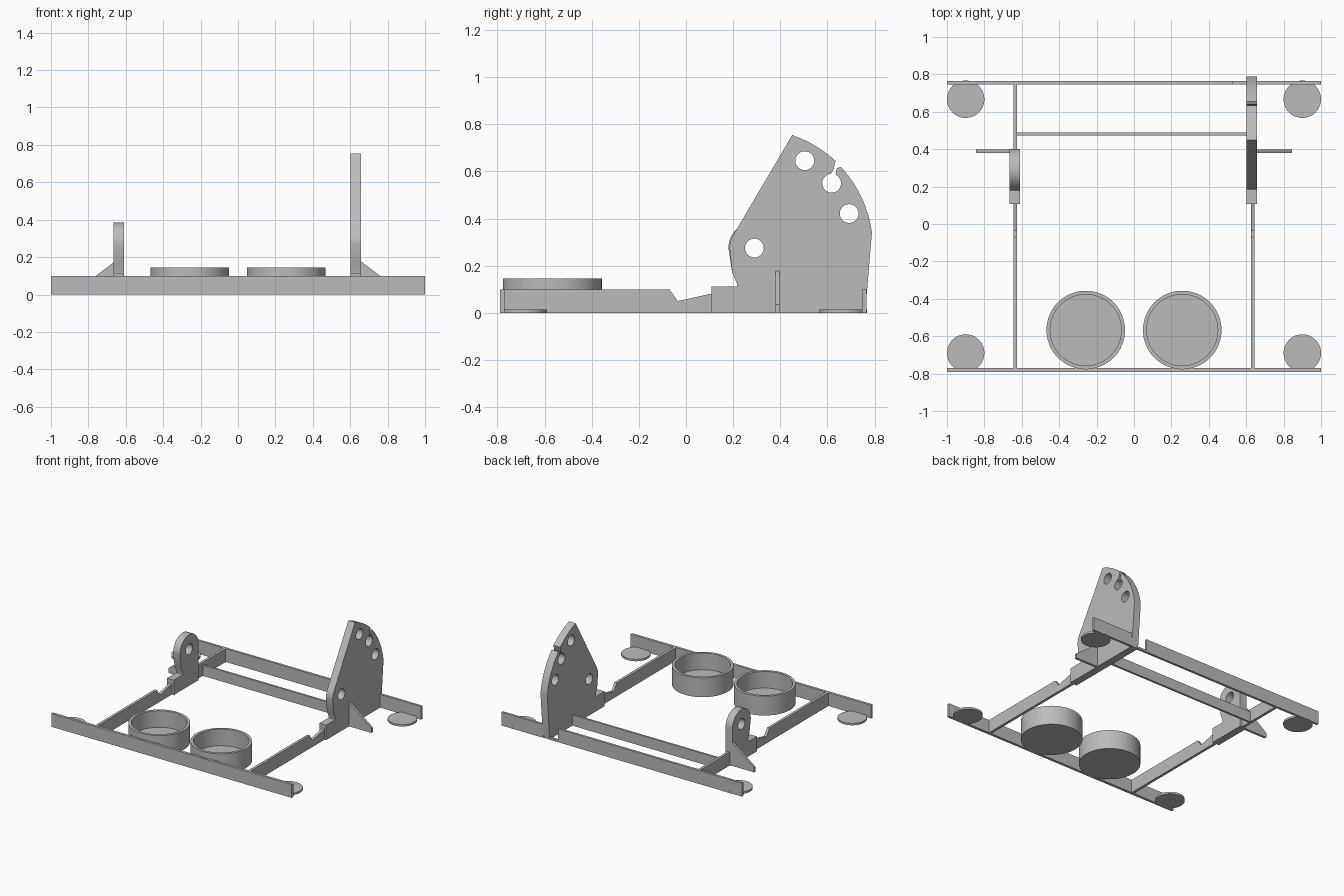
import bpy, bmesh
from math import radians, cos, sin, pi
from mathutils import Matrix

if "Cube" in bpy.data.objects:
    bpy.data.objects.remove(bpy.data.objects["Cube"])

grey = bpy.data.materials.new("grey_plastic")
grey.use_nodes = True
colour = (0.5, 0.5, 0.5, 1)
grey.diffuse_color = colour
grey.node_tree.nodes["Principled BSDF"].inputs["Base Color"].default_value = colour

SIDE = Matrix.Rotation(pi / 2, 4, 'Z') @ Matrix.Rotation(pi / 2, 4, 'X')   # profile in y, z
FRONT = Matrix.Rotation(pi / 2, 4, 'X')                                   # profile in x, z


def finish(name, bm):
    bmesh.ops.remove_doubles(bm, verts=bm.verts, dist=0.0002)
    bmesh.ops.recalc_face_normals(bm, faces=bm.faces)
    mesh = bpy.data.meshes.new(name)
    bm.to_mesh(mesh)
    bm.free()
    mesh.materials.append(grey)
    obj = bpy.data.objects.new(name, mesh)
    bpy.context.collection.objects.link(obj)
    bpy.ops.object.select_all(action='DESELECT')
    obj.select_set(True)
    bpy.context.view_layer.objects.active = obj
    bpy.ops.object.shade_smooth_by_angle(angle=radians(30))
    return obj


def box(name, x, y, z):
    bm = bmesh.new()
    bmesh.ops.create_cube(bm, size=1)
    for v in bm.verts:
        v.co = [a[0] + (c + 0.5) * (a[1] - a[0]) for c, a in zip(v.co, (x, y, z))]
    finish(name, bm)


def arc(cx, cy, r, start, end, n=20):
    angles = [radians(start + (end - start) * i / n) for i in range(n + 1)]
    return [(cx + r * cos(a), cy + r * sin(a)) for a in angles]


def plate(name, outline, holes, thickness, turn, offset):
    # flat filled profile with holes, extruded to a thickness
    curve = bpy.data.curves.new(name, 'CURVE')
    curve.dimensions = '2D'
    curve.fill_mode = 'BOTH'
    curve.extrude = thickness / 2
    for points in [outline] + holes:
        spline = curve.splines.new('POLY')
        spline.points.add(len(points) - 1)
        for p, (u, v) in zip(spline.points, points):
            p.co = (u, v, 0, 1)
        spline.use_cyclic_u = True
    temp = bpy.data.objects.new(name + "_curve", curve)
    bpy.context.collection.objects.link(temp)
    depsgraph = bpy.context.evaluated_depsgraph_get()
    mesh = bpy.data.meshes.new_from_object(temp.evaluated_get(depsgraph))
    bm = bmesh.new()
    bm.from_mesh(mesh)
    bm.transform(Matrix.Translation(offset) @ turn)
    bpy.data.objects.remove(temp)
    bpy.data.meshes.remove(mesh)
    finish(name, bm)


def lathe(name, x, y, profile, n=64):
    # closed round body from (radius, height) rings
    bm = bmesh.new()
    rings = [[bm.verts.new((x + r * cos(2 * pi * i / n), y + r * sin(2 * pi * i / n), z))
              for i in range(n)] for r, z in profile]
    for a, b in zip(rings, rings[1:]):
        for i in range(n):
            j = (i + 1) % n
            bm.faces.new((a[i], a[j], b[j], b[i]))
    bm.faces.new(rings[0])
    bm.faces.new(rings[-1])
    finish(name, bm)


# Front and rear bars, the rear one notched beside the tall plate
box("front_bar", (-1, 1), (-0.79, -0.77), (0, 0.1))
box("rear_bar", (-1, 0.53), (0.747, 0.765), (0, 0.1))
box("rear_bar_notch", (0.53, 0.61), (0.747, 0.765), (0, 0.015))
box("rear_bar_end", (0.65, 1), (0.747, 0.765), (0, 0.1))
box("cross_bar", (-0.63, 0.61), (0.474, 0.49), (0, 0.08))

# Side rails with a dipped notch
rail = [(-0.775, 0), (-0.775, 0.1), (-0.07, 0.1), (-0.035, 0.05), (0.11, 0.082), (0.11, 0)]
for side, sx in (("left", 1), ("right", -1)):
    plate(side + "_rail", rail, [], 0.02, SIDE, (sx * 0.635, 0, 0))
box("right_rear_rail", (-0.645, -0.625), (0.39, 0.75), (0, 0.1))

# Upright plates share a pivot and a stepped foot
PY, PZ = 0.29, 0.275
foot = [(0.108, 0), (0.108, 0.112), (0.216, 0.112), (0.216, 0.125), (0.196, 0.17)]
pivot = arc(PY, PZ, 0.04, 0, 345, 23)


def index_hole(angle):
    a = radians(angle)
    return PY + 0.428 * cos(a), PZ + 0.428 * sin(a)


# Tall plate: arc edge with a slit running into the middle index hole
hy, hz = index_hole(40)
tall = (foot + arc(PY, PZ, 0.105, 182, 149, 6) + arc(PY, PZ, 0.505, 71.5, 47, 10)
        + [(0.626, 0.607)] + arc(hy, hz, 0.04, 95, 425, 24)
        + [(0.64, 0.612)] + arc(PY, PZ, 0.503, 43.3, 7.5, 14) + [(0.76, 0)])
holes = [pivot] + [arc(*index_hole(a), 0.04, 0, 345, 23) for a in (20, 60)]
plate("tall_index_plate", tall, holes, 0.056, SIDE, (0.63, 0, 0))

# Short plate: rounded top around the pivot hole
short = foot + arc(PY, PZ, 0.11, 180, 0, 24) + [(0.4, 0)]
plate("short_pivot_plate", short, [pivot], 0.056, SIDE, (-0.637, 0, 0))

# Outer gussets
for side, sx in (("left", 1), ("right", -1)):
    gusset = [(sx * x, z) for x, z in ((0.65, 0), (0.65, 0.183), (0.845, 0.035), (0.845, 0))]
    plate(side + "_gusset", gusset, [], 0.018, FRONT, (0, 0.388, 0))

# Corner pads and round cups
for side, sx in (("left", 1), ("right", -1)):
    for end, y in (("front", -0.69), ("rear", 0.667)):
        lathe(f"{end}_{side}_pad", sx * 0.9, y, [(0.1, 0), (0.1, 0.015)])
    lathe(side + "_cup", sx * 0.258, -0.567,
          [(0.21, 0), (0.21, 0.145), (0.19, 0.145), (0.19, 0.02)])
